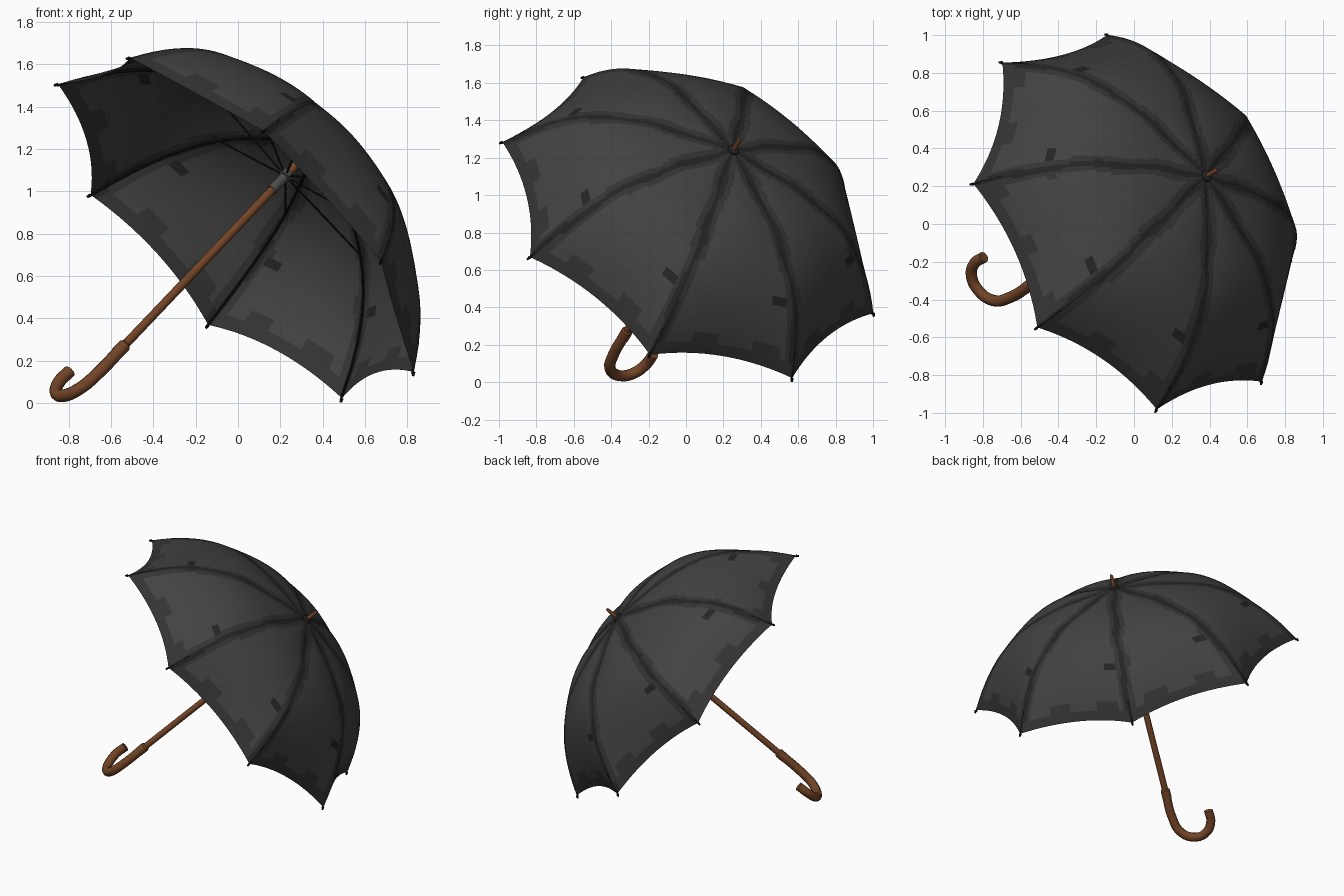
import bpy, bmesh, math
from mathutils import Matrix, Vector

if "Cube" in bpy.data.objects:
    bpy.data.objects.remove(bpy.data.objects["Cube"])

# Umbrella frame: local z runs up the shaft, origin in the plane of the rib tips
AXIS = Vector((0.634, 0.3915, 0.667)).normalized()
SIDE = Vector((0.768, -0.182, -0.614))
SIDE = (SIDE - AXIS * SIDE.dot(AXIS)).normalized()
FWD = AXIS.cross(SIDE)
CENTRE = Vector((-0.01, 0.01, 0.826))
FRAME = Matrix.Translation(CENTRE) @ Matrix((SIDE, FWD, AXIS)).transposed().to_4x4()

RADIUS, HEIGHT, RIBS = 1.1, 0.62, 8
STEP = math.tau / RIBS


def material(name, colour):
    m = bpy.data.materials.new(name)
    m.use_nodes = True
    rgba = (*colour, 1)
    m.diffuse_color = rgba
    bsdf = next(n for n in m.node_tree.nodes if n.type == 'BSDF_PRINCIPLED')
    bsdf.inputs["Base Color"].default_value = rgba
    return m


CLOTH = material("charcoal cloth", (0.055, 0.055, 0.055))
WORN = material("dark cloth", (0.034, 0.034, 0.034))
SEAM = material("seam cloth", (0.018, 0.018, 0.018))
BLACK = material("black metal", (0.006, 0.006, 0.006))
GREY = material("grey metal", (0.07, 0.07, 0.07))
WOOD = material("brown wood", (0.17, 0.058, 0.02))


def finish(name, bm, mats, angle=40):
    mesh = bpy.data.meshes.new(name)
    bm.to_mesh(mesh)
    bm.free()
    mesh.transform(FRAME)
    for m in mats:
        mesh.materials.append(m)
    ob = bpy.data.objects.new(name, mesh)
    bpy.context.collection.objects.link(ob)
    bpy.ops.object.select_all(action='DESELECT')
    ob.select_set(True)
    bpy.context.view_layer.objects.active = ob
    bpy.ops.object.shade_smooth_by_angle(angle=math.radians(angle))
    return ob


def rod(bm, a, b, r1, r2=None, sides=8):
    """Straight tapered rod between two local points."""
    d = b - a
    spin = d.to_track_quat('Z', 'Y').to_matrix().to_4x4()
    bmesh.ops.create_cone(bm, cap_ends=True, segments=sides, radius1=r1,
                          radius2=r1 if r2 is None else r2, depth=d.length,
                          matrix=Matrix.Translation((a + b) / 2) @ spin)


def rib_point(i, x, drop=0.0):
    """Point on rib i, x from 0 at the hub to 1 at the tip."""
    a = i * STEP
    h = HEIGHT * (1 - 0.23 * x - 0.77 * x ** 4)
    return Vector((RADIUS * x * math.cos(a), RADIUS * x * math.sin(a), h - drop))


def panel_point(i, x, t):
    """Point on the cloth between ribs i and i + 1."""
    p = rib_point(i, x).lerp(rib_point(i + 1, x), t)
    mid = (i + 0.5) * STEP
    out = Vector((math.cos(mid), math.sin(mid), 0))
    bow = 4 * t * (1 - t)
    puff = 0.018 * bow * math.sin(math.pi * x)
    pull = bow * x ** 8
    return p + out * (puff - 0.05 * pull) + Vector((0, 0, puff + 0.03 * pull))


# Canopy: eight stretched panels with dark seams, hem and a small tab each
ROWS, COLS = 30, 24
ts = [0.5 - 0.5 * math.cos(math.pi * c / COLS) for c in range(COLS + 1)]
bm = bmesh.new()
for i in range(RIBS):
    grid = [[bm.verts.new(panel_point(i, max(r / ROWS, 0.012), t)) for t in ts]
            for r in range(ROWS + 1)]
    for r in range(ROWS):
        for c in range(COLS):
            f = bm.faces.new((grid[r][c], grid[r + 1][c],
                              grid[r + 1][c + 1], grid[r][c + 1]))
            x, t = (r + 0.5) / ROWS, (ts[c] + ts[c + 1]) / 2
            d = min(t, 1 - t) * 0.84 * x + 0.008 * math.sin(19 * x + 2 * i)
            if d < 0.018 or (r == 23 and 0.78 < t < 0.93):
                f.material_index = 2
            elif d < 0.05 or x > 0.955 + 0.02 * math.sin(14 * t + i):
                f.material_index = 1
bmesh.ops.remove_doubles(bm, verts=bm.verts, dist=0.0005)
finish("canopy", bm, [CLOTH, WORN, SEAM], 45)

# Ribs under the cloth, with small end tips past the hem
bm = bmesh.new()
for i in range(RIBS):
    pts = [rib_point(i, k / 14, 0.01) for k in range(15)]
    for a, b in zip(pts, pts[1:]):
        rod(bm, a, b, 0.006, sides=6)
    end = rib_point(i, 1)
    rod(bm, end, end + (end - rib_point(i, 0.97)).normalized() * 0.02, 0.008, 0.006)
finish("ribs", bm, [BLACK])

# Stretchers from the sliding runner to the ribs
bm = bmesh.new()
for i in range(RIBS):
    a = i * STEP
    foot = Vector((0.03 * math.cos(a), 0.03 * math.sin(a), 0.375))
    rod(bm, foot, rib_point(i, 0.555, 0.012), 0.005, sides=6)
finish("stretchers", bm, [BLACK])


def turned(name, mat, rings, sides=20):
    """Stack of tapered rods on the shaft axis from (height, radius) pairs."""
    bm = bmesh.new()
    for (h1, r1), (h2, r2) in zip(rings, rings[1:]):
        rod(bm, Vector((0, 0, h1)), Vector((0, 0, h2)), r1, r2, sides)
    return finish(name, bm, [mat])


# Parts along the shaft
turned("shaft", WOOD, [(-0.88, 0.021), (0.62, 0.02)])
turned("runner", GREY, [(0.27, 0.024), (0.36, 0.024), (0.365, 0.034), (0.39, 0.034)])
turned("hub_cap", SEAM, [(0.6, 0.034), (0.628, 0.03), (0.636, 0.018)])
turned("ferrule", WOOD, [(0.62, 0.014), (0.7, 0.011), (0.715, 0.006)])
turned("handle_collar", WOOD, [(-0.885, 0.031), (-0.83, 0.031), (-0.82, 0.023)])

# Hooked handle
path = [(-0.555, -0.328, 0.252), (-0.655, -0.388, 0.147), (-0.745, -0.405, 0.07),
        (-0.825, -0.35, 0.034), (-0.86, -0.275, 0.05), (-0.845, -0.21, 0.1),
        (-0.795, -0.175, 0.15)]
curve = bpy.data.curves.new("handle", 'CURVE')
curve.dimensions = '3D'
curve.bevel_depth = 0.03
curve.bevel_resolution = 4
curve.resolution_u = 8
curve.use_fill_caps = True
spline = curve.splines.new('BEZIER')
spline.bezier_points.add(len(path) - 1)
for bp, co in zip(spline.bezier_points, path):
    bp.co = co
    bp.handle_left_type = bp.handle_right_type = 'AUTO'
curve.materials.append(WOOD)
handle = bpy.data.objects.new("handle", curve)
bpy.context.collection.objects.link(handle)
bpy.ops.object.select_all(action='DESELECT')
handle.select_set(True)
bpy.context.view_layer.objects.active = handle
bpy.ops.object.convert(target='MESH')
bpy.ops.object.shade_smooth_by_angle(angle=math.radians(40))
